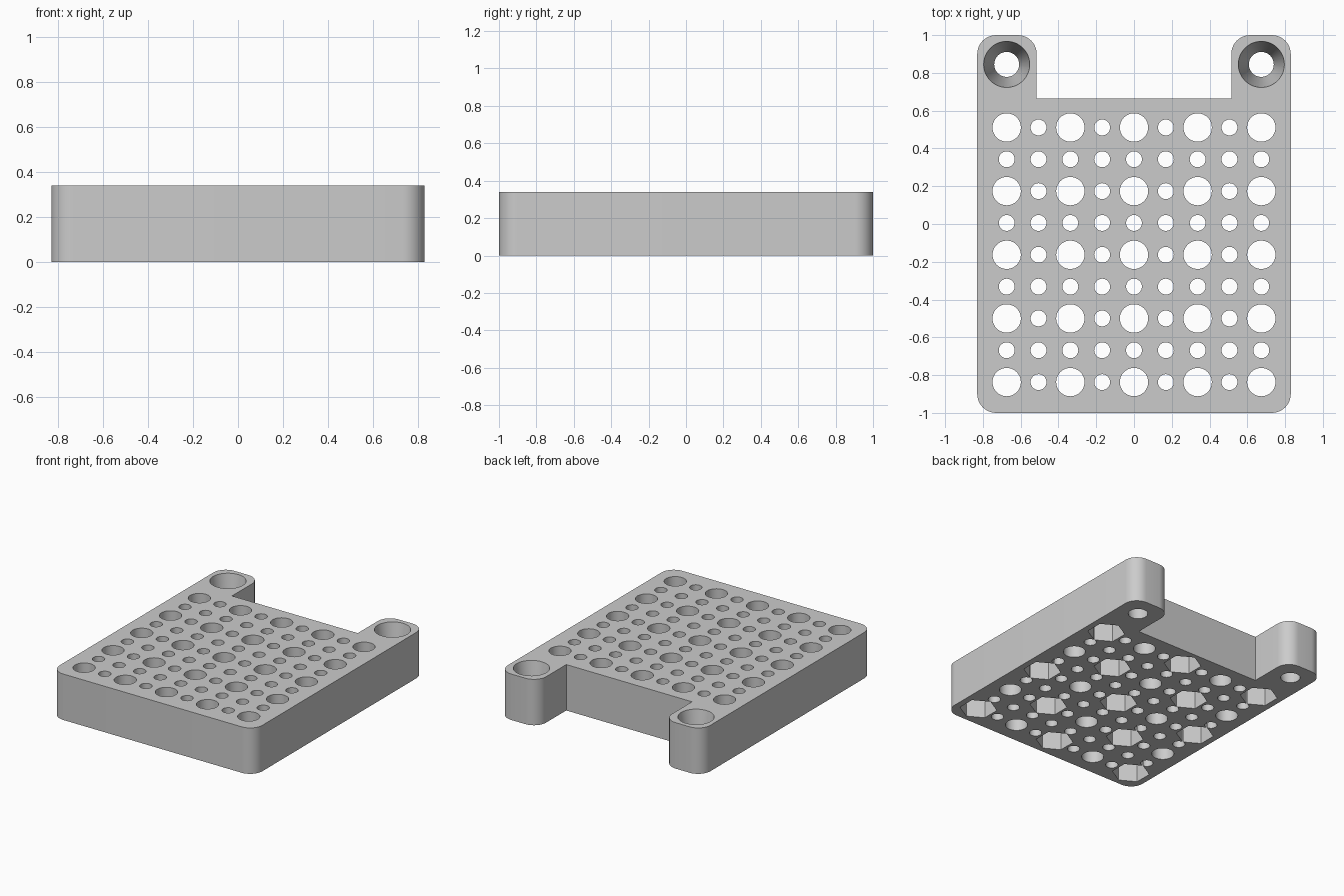
import bpy
import bmesh
from math import cos, sin, pi, radians

if "Cube" in bpy.data.objects:
    bpy.data.objects.remove(bpy.data.objects["Cube"])

HEIGHT = 0.34
PITCH = 0.1685
HALF_W = 0.83
NOTCH_X, NOTCH_Y = 0.515, 0.665
CORNER = 0.1
FIRST_Y = -0.837


def make_object(name, bm):
    bmesh.ops.recalc_face_normals(bm, faces=bm.faces)
    mesh = bpy.data.meshes.new(name)
    bm.to_mesh(mesh)
    bm.free()
    obj = bpy.data.objects.new(name, mesh)
    bpy.context.collection.objects.link(obj)
    return obj


def arc(cx, cy, start, steps=10):
    """Quarter turn used for a rounded corner."""
    angles = [start + pi / 2 * i / steps for i in range(steps + 1)]
    return [(cx + CORNER * cos(a), cy + CORNER * sin(a)) for a in angles]


def add_prism(bm, x, y, z0, z1, r0, r1, sides, turn=0.0):
    """Closed prism or cone frustum between two heights."""
    rings = []
    for z, r in ((z0, r0), (z1, r1)):
        rings.append([bm.verts.new((x + r * cos(turn + 2 * pi * i / sides),
                                    y + r * sin(turn + 2 * pi * i / sides), z))
                      for i in range(sides)])
    low, high = rings
    bm.faces.new(low[::-1])
    bm.faces.new(high)
    for i in range(sides):
        j = (i + 1) % sides
        bm.faces.new((low[i], low[j], high[j], high[i]))


# Plate outline: rounded body with two mounting ears at the back
right = arc(HALF_W - CORNER, -1 + CORNER, -pi / 2)
right += arc(HALF_W - CORNER, 1 - CORNER, 0)
right += arc(NOTCH_X + CORNER, 1 - CORNER, pi / 2)
right.append((NOTCH_X, NOTCH_Y))
outline = right + [(-x, y) for x, y in reversed(right)]

bm = bmesh.new()
base = bm.faces.new([bm.verts.new((x, y, 0)) for x, y in outline])
top = bmesh.ops.extrude_face_region(bm, geom=[base])["geom"]
bmesh.ops.translate(bm, vec=(0, 0, HEIGHT),
                    verts=[v for v in top if isinstance(v, bmesh.types.BMVert)])
plate = make_object("perforated_plate", bm)

# Through holes: wide ones on every second row and column, narrow ones between
holes, pockets = bmesh.new(), bmesh.new()
for i in range(9):
    for j in range(9):
        x, y = (i - 4) * PITCH, FIRST_Y + j * PITCH
        wide = i % 2 == 0 and j % 2 == 0
        radius = 0.075 if wide else 0.042
        add_prism(holes, x, y, -0.05, HEIGHT + 0.05, radius, radius, 40 if wide else 28)
        # Hexagonal nut pockets underneath, in a checkerboard
        if wide and (i + j) % 4 == 0:
            add_prism(pockets, x, y, -0.05, 0.13, 0.127, 0.127, 6, pi / 6)

# Tapered screw holes through the ears
SLOPE = (0.122 - 0.066) / HEIGHT
for side in (-1, 1):
    add_prism(holes, side * 0.674, 0.845, -0.05, HEIGHT + 0.05,
              0.066 - 0.05 * SLOPE, 0.122 + 0.05 * SLOPE, 48)

bpy.context.view_layer.objects.active = plate
for name, cutter_bm in (("hole_cutter", holes), ("pocket_cutter", pockets)):
    cutter = make_object(name, cutter_bm)
    cutter.hide_render = True
    mod = plate.modifiers.new(name, "BOOLEAN")
    mod.operation = "DIFFERENCE"
    mod.solver = "EXACT"
    mod.object = cutter
    bpy.ops.object.modifier_apply(modifier=name)
    bpy.data.objects.remove(cutter)

# Plain grey finish
grey = bpy.data.materials.new("plain_grey")
grey.use_nodes = True
colour = (0.6, 0.6, 0.6, 1)
grey.diffuse_color = colour
grey.node_tree.nodes["Principled BSDF"].inputs["Base Color"].default_value = colour
plate.data.materials.clear()
plate.data.materials.append(grey)

bpy.ops.object.select_all(action="DESELECT")
plate.select_set(True)
bpy.ops.object.shade_smooth_by_angle(angle=radians(30))
